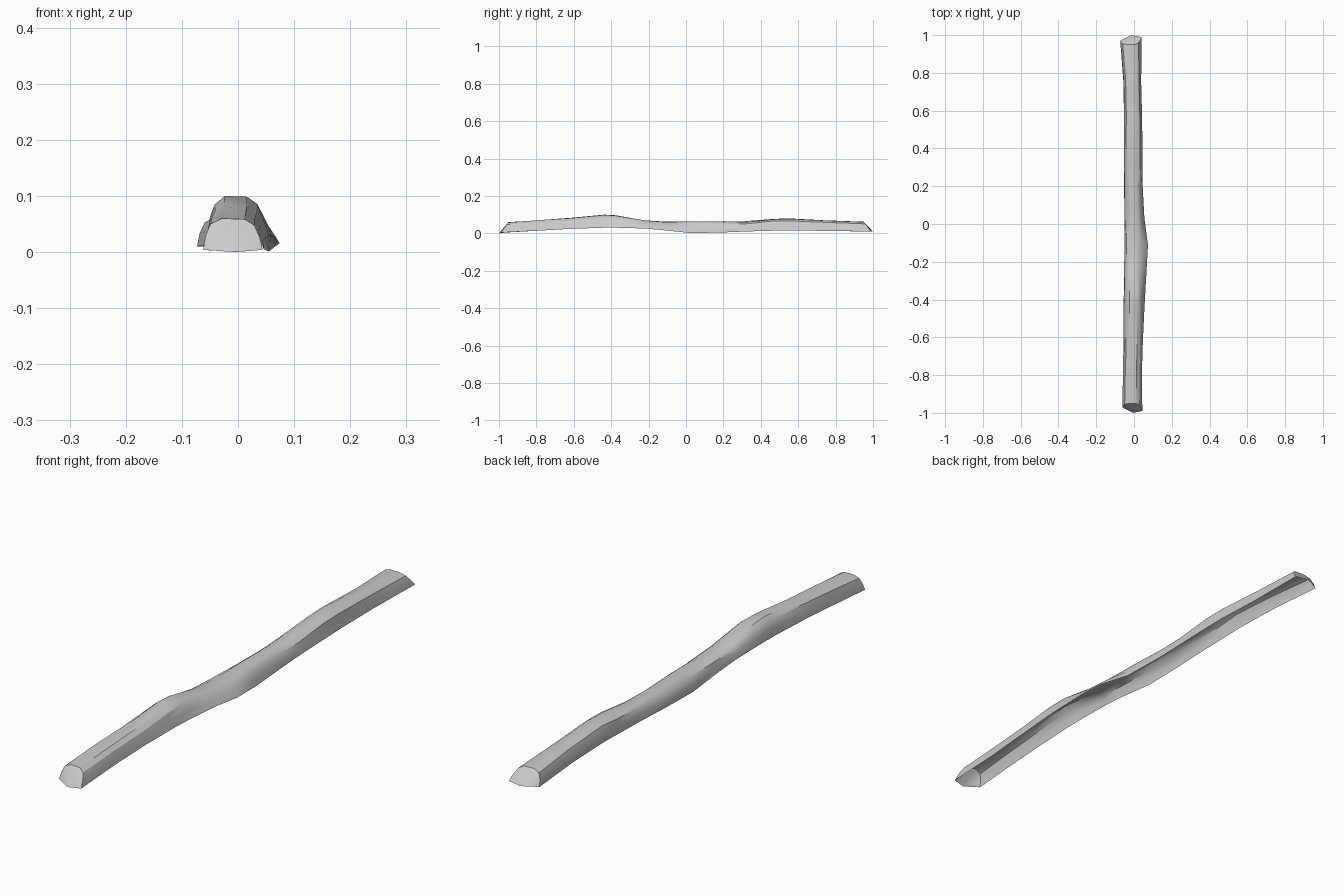
import bpy, bmesh, math, random

cube = bpy.data.objects.get("Cube")
if cube:
    bpy.data.objects.remove(cube, do_unlink=True)

random.seed(4)

# Grey wood
wood = bpy.data.materials.new("grey_wood")
wood.use_nodes = True
colour = (0.6, 0.6, 0.6, 1)
wood.diffuse_color = colour
wood.node_tree.nodes["Principled BSDF"].inputs["Base Color"].default_value = colour

# Stations along the branch: y, left x, right x, lower edge z, crest z
stations = [
    (-0.95, -0.062, 0.044, 0.004, 0.060),
    (-0.78, -0.058, 0.042, 0.015, 0.071),
    (-0.62, -0.056, 0.047, 0.024, 0.084),
    (-0.45, -0.055, 0.055, 0.030, 0.100),
    (-0.36, -0.054, 0.060, 0.030, 0.098),
    (-0.22, -0.052, 0.068, 0.026, 0.071),
    (-0.11, -0.050, 0.074, 0.016, 0.062),
    (0.03, -0.051, 0.055, 0.001, 0.064),
    (0.20, -0.052, 0.046, 0.005, 0.062),
    (0.32, -0.052, 0.044, 0.010, 0.063),
    (0.46, -0.053, 0.044, 0.014, 0.077),
    (0.56, -0.053, 0.043, 0.016, 0.080),
    (0.75, -0.056, 0.038, 0.013, 0.069),
    (0.95, -0.073, 0.040, 0.010, 0.062),
]

# Arched cross-section, open underneath: across, up
arch = [(0, 0), (0.04, 0.45), (0.12, 0.82), (0.32, 1),
        (0.70, 0.97), (0.86, 0.78), (0.95, 0.4), (1, 0)]


def ring(bm, station, end):
    """One arch; end is -1 or 1 for the slanted tips and 0 between."""
    y, left, right, low, high = station
    verts = []
    for u, v in arch:
        # The right side flares only near its lower edge
        reach = min(right, 0.047)
        reach += (right - reach) * (1 - v) ** 1.3
        x = left + (reach - left) * u
        z = low + (high - low) * v
        wobble = 0 if end or v == 0 else 0.0025
        verts.append(bm.verts.new((
            x + random.uniform(-wobble, wobble),
            y + end * 0.04 * (1 - v) * (0.5 + 0.5 * u) + random.uniform(-6, 6) * wobble,
            min(z + random.uniform(-wobble, wobble), 0.1))))
    return verts


bm = bmesh.new()
last = len(stations) - 1
rings = [ring(bm, s, -1 if i == 0 else int(i == last)) for i, s in enumerate(stations)]

# Bark between neighbouring arches
for a, b in zip(rings, rings[1:]):
    for j in range(len(arch) - 1):
        bm.faces.new((a[j], a[j + 1], b[j + 1], b[j]))

# Slanted ends fan out from a low point
for verts, tip in ((rings[0], (-0.005, -1, 0)), (rings[-1], (-0.015, 1, 0.009))):
    hub = bm.verts.new(tip)
    for p, q in zip(verts, verts[1:]):
        bm.faces.new((hub, p, q))

bmesh.ops.triangulate(bm, faces=[f for f in bm.faces if len(f.verts) > 3])
bmesh.ops.recalc_face_normals(bm, faces=bm.faces)
# Keep the outer side facing out
crest = max(bm.faces, key=lambda f: f.calc_center_median().z)
if crest.normal.z < 0:
    bmesh.ops.reverse_faces(bm, faces=bm.faces)

mesh = bpy.data.meshes.new("branch")
bm.to_mesh(mesh)
bm.free()
mesh.materials.append(wood)
branch = bpy.data.objects.new("branch", mesh)
bpy.context.collection.objects.link(branch)

bpy.ops.object.select_all(action='DESELECT')
branch.select_set(True)
bpy.context.view_layer.objects.active = branch
bpy.ops.object.shade_smooth_by_angle(angle=math.radians(30))
